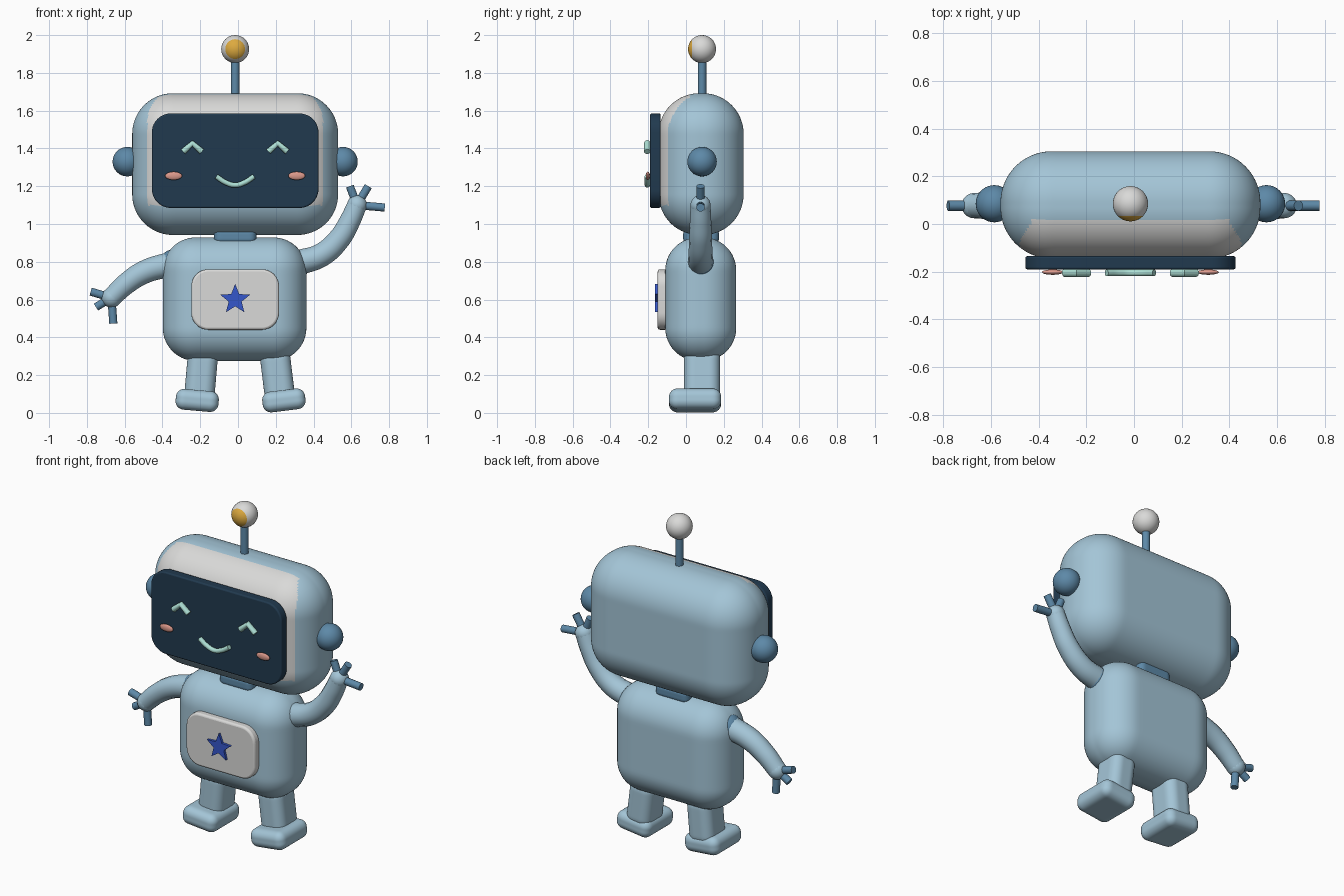
import bpy, bmesh, math
from mathutils import Vector, Matrix

if "Cube" in bpy.data.objects:
    bpy.data.objects.remove(bpy.data.objects["Cube"], do_unlink=True)

CX, CY = -0.015, 0.08  # centre line of the body


def material(name, *rgb):
    m = bpy.data.materials.new(name)
    m.use_nodes = True
    m.diffuse_color = (*rgb, 1)
    m.node_tree.nodes["Principled BSDF"].inputs["Base Color"].default_value = (*rgb, 1)
    return m


SHELL = material("pale blue", 0.37, 0.56, 0.68)
JOINT = material("steel blue", 0.11, 0.25, 0.39)
WHITE = material("off white", 0.70, 0.70, 0.69)
NAVY = material("dark navy", 0.015, 0.042, 0.078)
MINT = material("mint", 0.42, 0.74, 0.66)
PINK = material("blush pink", 0.72, 0.32, 0.26)
AMBER = material("amber", 0.72, 0.40, 0.05)
STAR = material("royal blue", 0.035, 0.095, 0.60)


def finish(name, bm, mat, loc=(0, 0, 0), tilt=0.0):
    bmesh.ops.recalc_face_normals(bm, faces=bm.faces)
    mesh = bpy.data.meshes.new(name)
    bm.to_mesh(mesh)
    bm.free()
    mesh.materials.append(mat)
    ob = bpy.data.objects.new(name, mesh)
    bpy.context.collection.objects.link(ob)
    ob.location = loc
    ob.rotation_euler.y = math.radians(tilt)
    return ob


def rounded_box(name, mat, loc, half, r, cuts=22, tilt=0.0):
    """Gridded box pulled onto a shape with evenly rounded corners."""
    bm = bmesh.new()
    bmesh.ops.create_cube(bm, size=2)
    bmesh.ops.subdivide_edges(bm, edges=bm.edges[:], cuts=cuts, use_grid_fill=True)
    for v in bm.verts:
        p = Vector(c * h for c, h in zip(v.co, half))
        core = Vector(max(r - h, min(h - r, c)) for c, h in zip(p, half))
        v.co = core + (p - core).normalized() * r
    return finish(name, bm, mat, loc, tilt)


def ball(name, mat, loc, radii):
    """Ball with its poles on the y axis."""
    bm = bmesh.new()
    bmesh.ops.create_uvsphere(bm, u_segments=32, v_segments=20, radius=1)
    turn = Matrix.Rotation(math.pi / 2, 4, "X")
    bmesh.ops.transform(bm, matrix=Matrix.Diagonal((*radii, 1)) @ turn, verts=bm.verts)
    return finish(name, bm, mat, loc)


def plate(name, mat, outline, front, back, bevel=0.0):
    """Flat x-z outline given thickness along y."""
    bm = bmesh.new()
    face = bm.faces.new([bm.verts.new((x, back, z)) for x, z in outline])
    out = bmesh.ops.extrude_face_region(bm, geom=[face])["geom"]
    bmesh.ops.translate(bm, vec=(0, front - back, 0),
                        verts=[g for g in out if isinstance(g, bmesh.types.BMVert)])
    ob = finish(name, bm, mat)
    if bevel:
        mod = ob.modifiers.new("soft edge", "BEVEL")
        mod.width, mod.segments = bevel, 3
        mod.limit_method, mod.angle_limit = "ANGLE", math.radians(50)
    return ob


def rounded_outline(cx, cz, hx, hz, r, steps=10):
    points = []
    for corner, (sx, sz) in enumerate(((1, 1), (-1, 1), (-1, -1), (1, -1))):
        for i in range(steps + 1):
            a = (corner + i / steps) * math.pi / 2
            points.append((cx + sx * (hx - r) + r * math.cos(a),
                           cz + sz * (hz - r) + r * math.sin(a)))
    return points


def tube(name, mat, points, y, radius, taper=1.0, smooth=True):
    """Capped tube through x-z points at depth y."""
    cu = bpy.data.curves.new(name, "CURVE")
    cu.dimensions = "3D"
    cu.bevel_depth, cu.bevel_resolution = radius, 5
    cu.use_fill_caps = True
    cu.resolution_u = 10
    sp = cu.splines.new("BEZIER")
    sp.bezier_points.add(len(points) - 1)
    for i, (bp, (x, z)) in enumerate(zip(sp.bezier_points, points)):
        bp.co = (x, y, z)
        bp.handle_left_type = bp.handle_right_type = "AUTO" if smooth else "VECTOR"
        bp.radius = 1 + (taper - 1) * i / (len(points) - 1)
    cu.materials.append(mat)
    ob = bpy.data.objects.new(name, cu)
    bpy.context.collection.objects.link(ob)
    bpy.ops.object.select_all(action="DESELECT")
    ob.select_set(True)
    bpy.context.view_layer.objects.active = ob
    bpy.ops.object.convert(target="MESH")
    return ob


# Head shell with a white hood around the screen
head = rounded_box("head", SHELL, (CX, CY, 1.317), (0.545, 0.225, 0.375), 0.215, cuts=55)
head.data.materials.append(WHITE)
for f in head.data.polygons:
    x, y, z = f.center + head.location
    corner = math.hypot(max(abs(x - CX) - 0.285, 0), max(z - 1.54, 0))
    if y < 0.02 and z > 1.1 and corner < 0.18:
        f.material_index = 1

# Face screen
plate("face_screen", NAVY, rounded_outline(CX, 1.335, 0.441, 0.25, 0.1), -0.19, -0.135, 0.008)
for side, name in ((-1, "right"), (1, "left")):
    ex = CX + side * 0.226
    tube(name + "_eye", MINT, [(ex - 0.05, 1.383), (ex, 1.427), (ex + 0.05, 1.383)],
         -0.205, 0.017, smooth=False)
    ball(name + "_cheek", PINK, (CX + side * 0.326, -0.202, 1.255), (0.045, 0.011, 0.022))
    ball(name + "_ear", JOINT, (CX + side * 0.571, 0.085, 1.33), (0.078,) * 3)
tube("mouth", MINT, [(CX - 0.1, 1.252), (CX - 0.05, 1.22), (CX, 1.206),
                     (CX + 0.05, 1.22), (CX + 0.1, 1.252)], -0.205, 0.014)

# Antenna with a lamp cap facing forward
tube("antenna_rod", JOINT, [(CX, 1.66), (CX, 1.88)], 0.085, 0.023)
lamp = ball("antenna_ball", WHITE, (CX, 0.085, 1.926), (0.074,) * 3)
lamp.data.materials.append(AMBER)
for f in lamp.data.polygons:
    if f.center.y < -0.048:
        f.material_index = 1

# Torso, neck and chest panel
rounded_box("neck", JOINT, (CX, CY, 0.935), (0.112, 0.095, 0.045), 0.035)
rounded_box("torso", SHELL, (-0.018, CY - 0.002, 0.602), (0.38, 0.188, 0.327), 0.175, cuts=32)
plate("chest_panel", WHITE, rounded_outline(CX, 0.6, 0.232, 0.16, 0.09), -0.15, -0.1, 0.012)
star = []
for i in range(10):
    r, a = (0.036 if i % 2 else 0.083), math.pi / 2 + i * math.pi / 5
    star.append((CX + r * math.cos(a), 0.6 + r * math.sin(a)))
plate("chest_star", STAR, star, -0.165, -0.145)

# Legs and feet
for name, leg_x, foot_x, tilt in (("right", -0.195, -0.216, 5), ("left", 0.208, 0.243, -7)):
    rounded_box(name + "_leg", SHELL, (leg_x, 0.085, 0.2), (0.08, 0.095, 0.14), 0.055, tilt=tilt)
    rounded_box(name + "_foot", SHELL, (foot_x, 0.048, 0.066), (0.114, 0.138, 0.055), 0.045,
                tilt=tilt)

# Arms, one raised and one lowered, each with three fingers
arms = {
    "left": ([(0.32, 0.795), (0.44, 0.835), (0.535, 0.92), (0.592, 1.015), (0.63, 1.1)],
             [(0.592, 1.2), (0.69, 1.2), (0.777, 1.087)]),
    "right": ([(-0.35, 0.788), (-0.49, 0.748), (-0.59, 0.685), (-0.67, 0.61)],
              [(-0.78, 0.642), (-0.752, 0.56), (-0.66, 0.473)]),
}
for name, (path, tips) in arms.items():
    tube(name + "_arm", SHELL, path, 0.077, 0.068, taper=0.78)
    hx, hz = path[-1]
    ball(name + "_hand", SHELL, (hx, 0.077, hz), (0.053,) * 3)
    sx = math.copysign(0.325, hx) + CX
    ball(name + "_shoulder", JOINT, (sx, 0.08, 0.79), (0.076,) * 3)
    for i, tip in enumerate(tips):
        tube(f"{name}_finger_{i + 1}", JOINT, [(hx, hz), tip], 0.077, 0.022)

# Smooth rounded parts while keeping crisp edges
bpy.ops.object.select_all(action="DESELECT")
for ob in bpy.context.scene.objects:
    if ob.type == "MESH":
        ob.select_set(True)
        bpy.context.view_layer.objects.active = ob
bpy.ops.object.shade_smooth_by_angle(angle=math.radians(40))
